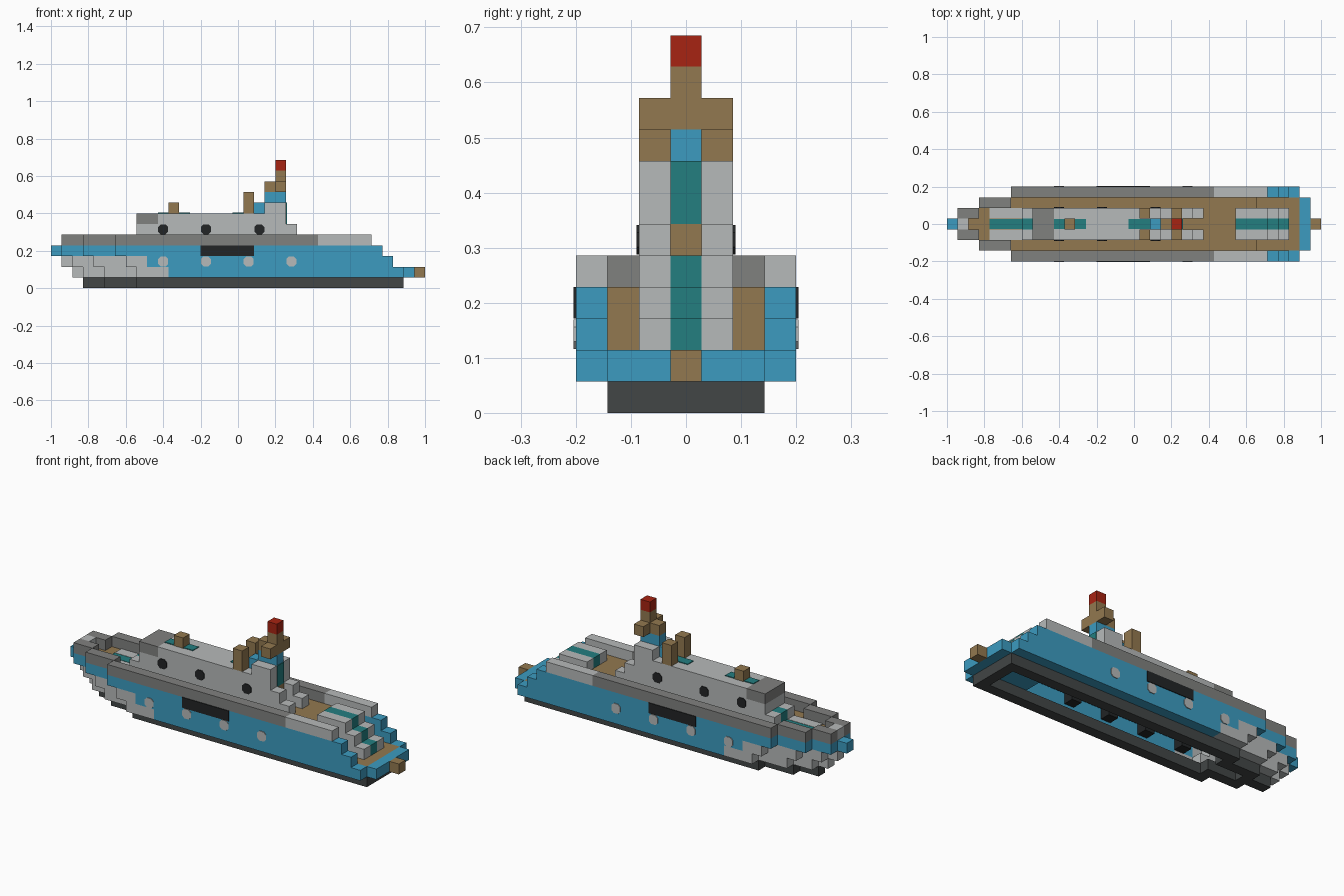
import bpy, bmesh, math
from mathutils import Vector

if "Cube" in bpy.data.objects:
    bpy.data.objects.remove(bpy.data.objects["Cube"])

U = 2 / 35  # one block


def material(name, r, g, b):
    m = bpy.data.materials.new(name)
    m.use_nodes = True
    m.diffuse_color = (r, g, b, 1)
    m.node_tree.nodes["Principled BSDF"].inputs["Base Color"].default_value = (r, g, b, 1)
    return m


BLUE = material("hull blue", .045, .33, .53)
TAN = material("wood tan", .29, .19, .08)
LIGHT = material("light grey", .47, .49, .49)
GREY = material("rail grey", .216, .219, .212)
TEAL = material("carpet teal", .017, .209, .216)
RED = material("lamp red", .39, .017, .006)
KEEL = material("keel charcoal", .054, .061, .061)
BLACK = material("opening black", .016, .018, .019)


def finish(name, bm, *mats):
    mesh = bpy.data.meshes.new(name)
    bm.normal_update()
    bm.to_mesh(mesh)
    bm.free()
    for m in mats:
        mesh.materials.append(m)
    ob = bpy.data.objects.new(name, mesh)
    bpy.context.collection.objects.link(ob)
    return ob


def add_box(bm, x, y, z):
    vs = bmesh.ops.create_cube(bm, size=1)["verts"]
    for v in vs:
        v.co = Vector([(a[0] + a[1]) / 2 + c * (a[1] - a[0]) for a, c in zip((x, y, z), v.co)])


def blocks(name, cols, rows, layers, mat, under=None):
    """Fill inclusive block ranges; rows count outward from the centreline on both sides."""
    bm = bmesh.new()
    x = (cols[0] * U - 1, (cols[1] + 1) * U - 1)
    z = (layers[0] * U, (layers[1] + 1) * U)
    inner, outer = (rows[0] - .5) * U, (rows[1] + .5) * U
    spans = [(-outer, outer)] if rows[0] == 0 else [(inner, outer), (-outer, -inner)]
    for span in spans:
        add_box(bm, x, span, z)
    bm.normal_update()
    if under:
        for f in bm.faces:
            f.material_index = int(f.normal.z < -.5)
    return finish(name, bm, mat, *([under] if under else []))


def side_plates(name, cols, layer, row, width, mat):
    """Thin chamfered plates on both outer sides of a wall."""
    bm = bmesh.new()
    t = .004
    for i in cols:
        for s in (-1, 1):
            c = Vector(((i + .5) * U - 1, s * (row + .5) * U, (layer + .5) * U))
            r = width / 2
            ring = []
            for a, b in ((1, .5), (.5, 1), (-.5, 1), (-1, .5), (-1, -.5), (-.5, -1), (.5, -1), (1, -.5)):
                ring.append(bm.verts.new(c + Vector((a * r, -s * t, b * r))))
            face = bm.faces.new(ring)
            out = bmesh.ops.extrude_face_region(bm, geom=[face])["geom"]
            for v in out:
                if isinstance(v, bmesh.types.BMVert):
                    v.co.y += s * t * 2
    bmesh.ops.recalc_face_normals(bm, faces=bm.faces)
    finish(name, bm, mat)


def roof_plate(name, cols, layer):
    bm = bmesh.new()
    z = layer * U
    add_box(bm, (cols[0] * U - 1, (cols[1] + 1) * U - 1), (-U * .45, U * .45), (z - .003, z + .004))
    finish(name, bm, TEAL)


# Open keel frame
blocks("keel_tip", (3, 5), (0, 0), (0, 0), KEEL)
blocks("keel_bow", (5, 8), (1, 1), (0, 0), KEEL)
blocks("keel_rails", (8, 32), (2, 2), (0, 0), KEEL)
blocks("keel_stern", (32, 32), (0, 1), (0, 0), KEEL)

# Stepped bow shell; start column of each row, per layer
for layer, starts in ((1, (2, 3, 5, 8)), (2, (1, 2, 4, 7)), (3, (0, 1, 3, 6))):
    mat = BLUE if layer == 3 else LIGHT
    overlap = 0 if layer == 3 else 1
    for row in range(3):
        end = starts[row + 1] - 1 + overlap
        blocks(f"bow_shell_{layer}_{row}", (starts[row], end), (row, row), (layer, layer), mat)

# Hull sides, stepping down toward the stern
blocks("lower_bow_side", (8, 10), (3, 3), (1, 1), LIGHT)
blocks("lower_side", (11, 32), (3, 3), (1, 1), BLUE)
blocks("middle_bow_side", (7, 8), (3, 3), (2, 2), LIGHT)
blocks("middle_side", (9, 31), (3, 3), (2, 2), BLUE)
blocks("upper_side", (6, 30), (3, 3), (3, 3), BLUE)

# Rails
blocks("bow_rail_centre", (1, 1), (0, 0), (4, 4), LIGHT)
blocks("bow_rail_inner", (1, 2), (1, 1), (4, 4), GREY)
blocks("bow_rail_outer", (3, 5), (2, 2), (4, 4), GREY)
blocks("side_rail", (6, 24), (3, 3), (4, 4), GREY)
blocks("stern_rail", (25, 29), (3, 3), (4, 4), LIGHT)

# Side openings and guns behind them
side_plates("gun_port", (10, 14, 18, 22), 2, 3, .053, LIGHT)
blocks("gun_0", (10, 10), (2, 2), (2, 2), BLACK)
for n in (14, 18, 22):
    blocks(f"gun_{n}", (n, n), (2, 2), (2, 2), BLACK)
bm = bmesh.new()
for s in (-1, 1):
    y = s * 3.5 * U
    add_box(bm, (14 * U - 1, 19 * U - 1), (y - .004, y + .004), (3 * U, 4 * U))
finish("side_opening", bm, BLACK)

# Decks
blocks("main_deck", (6, 28), (0, 2), (3, 3), TAN, BLUE)
blocks("bow_deck", (3, 5), (0, 1), (3, 3), TAN, BLUE)
blocks("bow_deck_tip", (1, 2), (0, 0), (3, 3), TAN, BLUE)
blocks("deck_riser", (28, 28), (0, 2), (2, 2), TAN, BLUE)
blocks("stern_floor", (28, 32), (0, 2), (1, 1), TAN, BLUE)
blocks("stern_lip", (33, 33), (0, 2), (1, 1), BLUE)
blocks("stern_step", (34, 34), (0, 0), (1, 1), TAN)

# Stern stair with carpet
for part, row, mat in (("stair", 1, LIGHT), ("stair_carpet", 0, TEAL)):
    blocks(part + "_top", (27, 29), (row, row), (4, 4), mat)
    blocks(part + "_middle", (29, 30), (row, row), (3, 3), mat)
    blocks(part + "_bottom", (29, 31), (row, row), (2, 2), mat)

# Bow step and carpet
blocks("bow_step", (7, 7), (1, 1), (4, 4), LIGHT)
blocks("bow_step_carpet", (7, 7), (0, 0), (4, 4), TEAL)
bm = bmesh.new()
for s in (-1, 1):
    add_box(bm, (4 * U - 1, 7 * U - 1), sorted((s * .5 * U, s * 1.5 * U)), (4 * U - .003, 4 * U + .004))
finish("bow_walkway", bm, LIGHT)
roof_plate("bow_carpet", (4, 6), 4)

# Cabin
blocks("cabin_lower", (8, 21), (0, 1), (4, 5), LIGHT)
blocks("cabin_upper", (10, 21), (0, 1), (6, 6), LIGHT)
blocks("cabin_visor", (8, 9), (0, 1), (6, 6), GREY)
blocks("cabin_step_high", (22, 22), (1, 1), (4, 5), LIGHT)
blocks("cabin_step_low", (23, 23), (1, 1), (4, 4), LIGHT)
blocks("bridge", (20, 21), (0, 1), (7, 7), LIGHT)
side_plates("porthole", (10, 14, 19), 5, 1, .053, BLACK)
roof_plate("roof_carpet_front", (10, 12), 7)
roof_plate("roof_carpet_back", (17, 18), 7)

# Painted panels on the cabin's stern face
x = 22 * U - 1
for name, lo, hi, mat in (("cabin_door", 4, 6, TAN), ("cabin_banner", 6, 8, TEAL)):
    bm = bmesh.new()
    add_box(bm, (x - .003, x + .004), (-U / 2, U / 2), (lo * U, hi * U))
    finish(name, bm, mat)

# Posts and mast
blocks("front_post", (11, 11), (0, 0), (7, 7), TAN)
blocks("twin_posts", (18, 18), (1, 1), (7, 8), TAN)
blocks("mast_step", (19, 19), (0, 0), (7, 7), BLUE)
blocks("mast_base", (20, 21), (0, 0), (8, 8), BLUE)
blocks("mast_bracket", (20, 20), (0, 0), (9, 9), TAN)
blocks("mast_crossbar", (21, 21), (0, 1), (9, 9), TAN)
blocks("mast_pole", (21, 21), (0, 0), (10, 10), TAN)
blocks("mast_lamp", (21, 21), (0, 0), (11, 11), RED)
